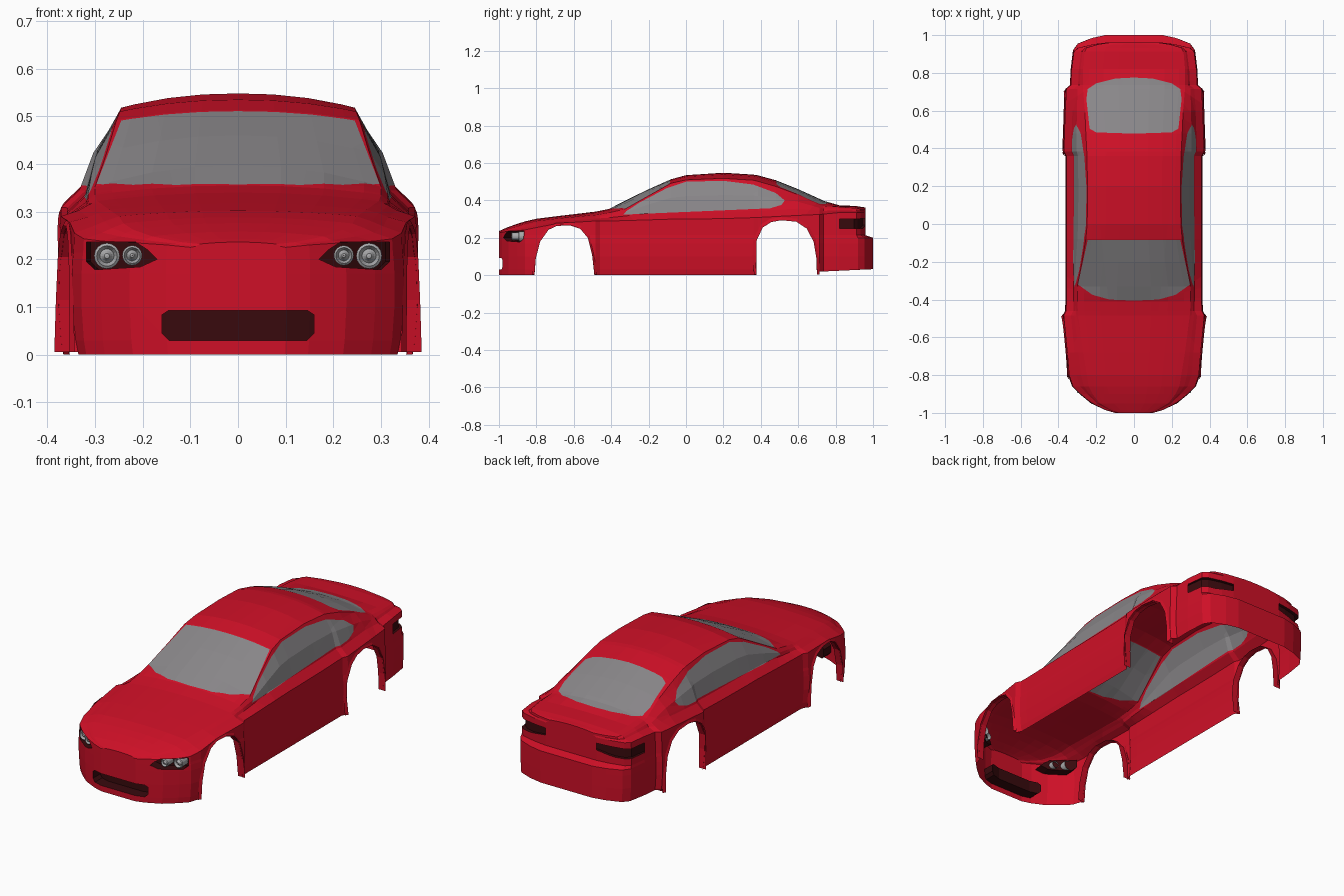
import bpy, bmesh, math
from mathutils import Vector

if "Cube" in bpy.data.objects:
    bpy.data.objects.remove(bpy.data.objects["Cube"])


def material(name, rgb):
    m = bpy.data.materials.new(name)
    m.diffuse_color = (*rgb, 1)
    m.use_nodes = True
    m.node_tree.nodes["Principled BSDF"].inputs["Base Color"].default_value = m.diffuse_color
    return m


RED = material("red_paint", (0.62, 0.005, 0.02))
GLASS = material("grey_glass", (0.25, 0.24, 0.25))
DARK = material("dark_maroon", (0.04, 0.003, 0.004))
LAMP = material("lamp_grey", (0.40, 0.40, 0.41))

# Stations along the car: y, half width, shoulder z, crease x, crease z, centre z
STATIONS = [
    (-1.0, .10, .225, .08, .232, .236), (-.985, .15, .23, .12, .236, .243),
    (-.95, .225, .235, .18, .248, .258), (-.90, .285, .238, .22, .262, .276),
    (-.86, .325, .243, .24, .275, .288), (-.80, .345, .255, .25, .29, .302),
    (-.68, .355, .278, .27, .304, .317), (-.485, .374, .29, .295, .322, .34),
    (-.46, .361, .29, .297, .326, .345), (-.41, .36, .29, .30, .335, .355),
    (-.33, .36, .292, .30, .352, .397), (-.2, .36, .296, .275, .425, .46),
    (-.08, .36, .30, .255, .492, .513), (0, .36, .30, .248, .51, .535),
    (.2, .36, .303, .245, .518, .548), (.36, .36, .308, .25, .508, .538),
    (.385, .373, .309, .25, .502, .534), (.48, .37, .314, .255, .475, .508),
    (.6, .366, .32, .26, .43, .46), (.715, .36, .325, .27, .375, .408),
    (.735, .336, .327, .27, .37, .398), (.82, .332, .335, .27, .365, .374),
    (.92, .32, .335, .262, .358, .37), (.955, .295, .335, .25, .354, .366),
    (.985, .22, .335, .19, .354, .364)]
LAST = (1.0, .15, .335, .13, .354, .362)
STATIONS.append(LAST)


def half_width(y):
    for a, b in zip(STATIONS, STATIONS[1:]):
        if a[0] <= y <= b[0]:
            return a[1] + (b[1] - a[1]) * (y - a[0]) / (b[0] - a[0])
    return LAST[1]


def section(y, w, s, cx, cz, zc):
    """Half cross-section from sill up to the centre line."""
    pts = [(w * k, z) for z, k in ((0, .98), (.03, .995), (.1, 1.01),
                                   (.17, 1.01), (.2, 1.005), (.214, 1))]
    rise = min(1, (cz - s) / .15)
    bx, bz = w - .04 * min(1, w / .3), s + .4 * min(.09, cz - s)
    pts += [(w * .995, s), (bx, bz)]
    pts.append(((bx + cx) / 2 + .012 * rise, (bz + cz) / 2))
    pts += [(cx * t, zc - (zc - cz) * t ** 2.2) for t in (1, .88, .6, .3, 0)]
    out = []
    for x, z in pts:
        yy = y
        if y > .9 and z > .207:          # boot sits in front of the rear bumper
            yy = .9 + (y - .9) * .6
        elif y > .9 and z < .02:
            yy = .9 + (y - .9) * .75
        out.append(Vector((x, yy, z)))
    return out


def cut(bm, axes, poly, where):
    """Slice a convex outline, seen along the third axis, into the shell; return its faces."""
    a, b = axes
    ca = sum(p[0] for p in poly) / len(poly)
    cb = sum(p[1] for p in poly) / len(poly)
    planes = []

    def inside():
        return [f for f in bm.faces if where(f.calc_center_median()) and
                all((f.calc_center_median() - o).dot(n) > 0 for o, n in planes)]

    for p, q in zip(poly, poly[1:] + poly[:1]):
        o, n = Vector(), Vector()
        o[a], o[b] = p
        n[a], n[b] = -(q[1] - p[1]), q[0] - p[0]
        if n[a] * (ca - p[0]) + n[b] * (cb - p[1]) < 0:
            n = -n
        n.normalize()
        faces = inside()
        geom = faces + list({e for f in faces for e in f.edges}) + \
            list({v for f in faces for v in f.verts})
        bmesh.ops.bisect_plane(bm, geom=geom, plane_co=o, plane_no=n, dist=1e-5)
        planes.append((o, n))
    return inside()


def paint(faces, index):
    for f in faces:
        f.material_index = index


def recess(bm, faces, offset):
    """Push painted faces into the body to make a pocket."""
    res = bmesh.ops.extrude_face_region(bm, geom=faces)
    vs = [v for v in res["geom"] if isinstance(v, bmesh.types.BMVert)]
    new = [f for f in res["geom"] if isinstance(f, bmesh.types.BMFace)]
    bmesh.ops.translate(bm, verts=vs, vec=offset)
    for f in faces:
        if f.is_valid and f not in new:
            bm.faces.remove(f)
    walls = {f for v in vs for f in v.link_faces}
    paint(walls, 2)
    for f in walls:
        if all(abs(v.co.x) < 1e-4 for v in f.verts):
            bm.faces.remove(f)


def finish(name, bm, mats):
    me = bpy.data.meshes.new(name)
    bm.to_mesh(me)
    bm.free()
    for m in mats:
        me.materials.append(m)
    ob = bpy.data.objects.new(name, me)
    bpy.context.collection.objects.link(ob)
    mod = ob.modifiers.new("mirror", 'MIRROR')
    mod.use_clip = True
    return ob


def skin(bm, rows):
    grid = [[bm.verts.new(p) for p in r] for r in rows]
    for r, q in zip(grid, grid[1:]):
        for i in range(len(r) - 1):
            bm.faces.new((r[i], q[i], q[i + 1], r[i + 1]))


# Body shell, closed at nose and tail, open below
bm = bmesh.new()
rows = [section(*s) for s in STATIONS]
rows = [[Vector((0, p.y, p.z)) for p in rows[0]]] + rows + [[Vector((0, p.y, p.z)) for p in rows[-1]]]
skin(bm, rows)
bmesh.ops.remove_doubles(bm, verts=bm.verts, dist=1e-5)
bmesh.ops.dissolve_degenerate(bm, edges=bm.edges, dist=1e-5)
bmesh.ops.recalc_face_normals(bm, faces=bm.faces)

# Wheel arches and raised rear bumper bottom
FRONT_ARCH = [(-.81, .0), (-.803, .09), (-.78, .18), (-.735, .243), (-.69, .264), (-.62, .266),
              (-.565, .248), (-.525, .2), (-.502, .11), (-.49, .0)]
REAR_ARCH = [(.378, .0), (.37, .1), (.375, .18), (.41, .255), (.455, .284), (.51, .294),
             (.59, .286), (.645, .25), (.682, .18), (.697, .09), (.70, .0)]
for arch in (FRONT_ARCH, REAR_ARCH):
    outline = [(arch[0][0], -.05)] + arch + [(arch[-1][0], -.05)]
    bmesh.ops.delete(bm, geom=cut(bm, (1, 2), outline, lambda c: c.x > .25 and c.z < .32), context='FACES')
bmesh.ops.delete(bm, geom=cut(bm, (1, 2), [(.69, -.05), (.69, .018), (1.05, .035), (1.05, -.05)],
                              lambda c: c.y > .69 and c.z < .2), context='FACES')

# Windows
windscreen = [(-.01, -.406), (.13, -.40), (.22, -.375), (.297, -.32), (.245, -.085), (-.01, -.085)]
rear_window = [(-.01, .776), (.1, .77), (.2, .745), (.245, .715), (.252, .66), (.235, .505), (.2, .485), (-.01, .478)]
side_window = [(-.335, .324), (.45, .358), (.51, .376), (.528, .40), (.48, .44), (.36, .485),
               (.2, .505), (.0, .50), (-.1, .467), (-.25, .388), (-.32, .342)]
paint(cut(bm, (0, 1), windscreen, lambda c: c.z > .3), 1)
paint(cut(bm, (0, 1), rear_window, lambda c: c.z > .33), 1)
paint(cut(bm, (1, 2), side_window, lambda c: c.x > .24 and c.z > .28), 1)

# Grille, headlight and tail light pockets
grille = [(-.01, .03), (.145, .03), (.16, .045), (.16, .083), (.145, .093), (-.01, .093)]
recess(bm, cut(bm, (0, 2), grille, lambda c: c.y < -.85), (0, .06, 0))
headlight = [(.17, .20), (.205, .184), (.30, .178), (.318, .195), (.318, .236), (.215, .236), (.19, .22)]
recess(bm, cut(bm, (0, 2), headlight, lambda c: c.y < -.82), (-.008, .05, 0))
tail_light = [(.15, .268), (.25, .25), (.4, .25), (.4, .30), (.15, .305)]
recess(bm, cut(bm, (0, 2), tail_light, lambda c: c.y > .83), (-.01, -.015, 0))
finish("car_body", bm, (RED, GLASS, DARK))

# Flared wheel arch lips with an inner return
for name, arch in (("front_arch_lip", FRONT_ARCH), ("rear_arch_lip", REAR_ARCH)):
    mid = (arch[0][0] + arch[-1][0]) / 2
    bm = bmesh.new()
    rows = []
    for y, z in arch:
        w = half_width(y)
        low = .006 * (1 - z / .3)
        rows.append([(w + .001, mid + (y - mid) * 1.09, z * 1.04 + .005),
                     (w + .006 + low, y, z + .005), (w - .03, y, z + .005)])
    skin(bm, rows)
    finish(name, bm, (RED,))

# Twin round headlamps: bezel ring with a stepped lens
for name, x, y, z, r in (("outer_headlamp", .275, -.892, .207, .027),
                         ("inner_headlamp", .222, -.93, .208, .021)):
    bm = bmesh.new()
    rings = [(r * .9, .05), (r, .0), (r * .8, -.004), (r * .55, .008), (r * .4, .004), (r * .2, -.004), (.0005, -.005)]
    skin(bm, [[(x + rr * math.cos(i * math.pi / 8), y + d, z + rr * math.sin(i * math.pi / 8))
               for i in range(17)] for rr, d in rings])
    bmesh.ops.remove_doubles(bm, verts=bm.verts, dist=1e-5)
    bmesh.ops.recalc_face_normals(bm, faces=bm.faces)
    finish(name, bm, (LAMP,))
